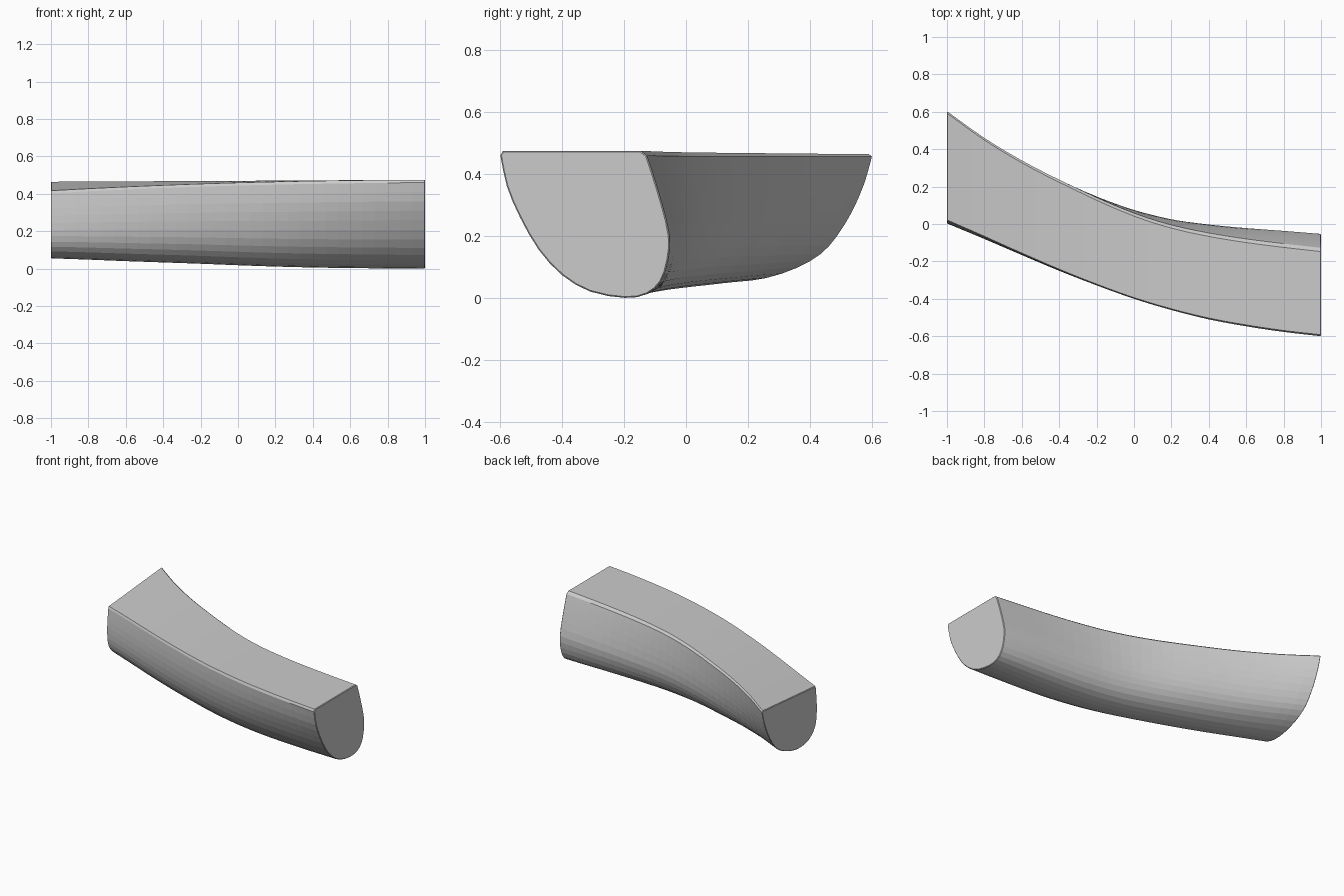
import bpy, bmesh

if "Cube" in bpy.data.objects:
    bpy.data.objects.remove(bpy.data.objects["Cube"])

# D-shaped end sections (y, z), running front top -> under -> back top
RIGHT = [(-.598, .46), (-.577, .36), (-.535, .26), (-.475, .155), (-.40, .073), (-.31, .020),
         (-.20, 0), (-.13, .012), (-.085, .052), (-.062, .12), (-.057, .20), (-.08, .30),
         (-.11, .40), (-.13, .46), (-.15, .475), (-.59, .475)]
LEFT = [(.015, .45), (.006, .36), (.003, .27), (.01, .19), (.035, .125), (.09, .075),
        (.17, .055), (.26, .065), (.36, .10), (.435, .145), (.485, .20), (.535, .28),
        (.575, .37), (.60, .457), (.59, .465), (.022, .465)]

# Plan outline and underside height, stations every 0.2 along x from -1 to 1
FRONT = [.003, -.08, -.166, -.25, -.328, -.40, -.46, -.51, -.547, -.577, -.60]
BACK = [.603, .46, .34, .237, .147, .075, .025, -.003, -.022, -.037, -.053]
BOTTOM = [.055, .048, .040, .033, .026, .018, .011, .006, .003, .001, 0]


def sample(values, t):
    """Catmull-Rom lookup for t in 0..1."""
    n = len(values) - 1
    i = min(int(t * n), n - 1)
    f = t * n - i
    b, c = values[i], values[i + 1]
    a = values[i - 1] if i > 0 else 2 * b - c
    d = values[i + 2] if i + 2 <= n else 2 * c - b
    return .5 * (2 * b + (c - a) * f + (2 * a - 5 * b + 4 * c - d) * f ** 2
                 + (3 * b - a - 3 * c + d) * f ** 3)


def refine(points, count=27):
    """Round the underside of a section; keep the flat top."""
    ys, zs = zip(*points[:-2])
    return [(sample(ys, k / (count - 1)), sample(zs, k / (count - 1)))
            for k in range(count)] + points[-2:]


def normalise(points):
    lo = [min(p[k] for p in points) for k in (0, 1)]
    hi = [max(p[k] for p in points) for k in (0, 1)]
    return [tuple((p[k] - lo[k]) / (hi[k] - lo[k]) for k in (0, 1)) for p in points]


# Curved beam: the front side blends late and the back side early, so the middle is a full U
left, right = normalise(refine(LEFT)), normalise(refine(RIGHT))
n = len(left)
bm = bmesh.new()
rings = []
STEPS = 30
for s in range(STEPS + 1):
    t = s / STEPS
    section = []
    for k, (a, b) in enumerate(zip(left, right)):
        side = 0 if k == n - 1 else min(k / (n - 3), 1)
        w = (1 - side) * t ** 1.4 + side * (1 - (1 - t) ** 1.8)
        section.append((a[0] + (b[0] - a[0]) * w, a[1] + (b[1] - a[1]) * w))
    y0, y1 = sample(FRONT, t), sample(BACK, t)
    z0, z1 = sample(BOTTOM, t), .465 + .01 * t
    sag = .05 * (1 - t) ** 2.2     # top tilts down to the front at the left end
    rings.append([bm.verts.new((2 * t - 1, y0 + (y1 - y0) * u,
                                z0 + (z1 - z0 - sag * (1 - u)) * v))
                  for u, v in normalise(section)])

for r0, r1 in zip(rings, rings[1:]):
    for k in range(n):
        m = (k + 1) % n
        bm.faces.new((r0[k], r0[m], r1[m], r1[k]))

# End caps with slightly softened rims
caps = [bm.faces.new(rings[0]), bm.faces.new(rings[-1])]
bmesh.ops.recalc_face_normals(bm, faces=bm.faces)
rims = [e for f in caps for e in f.edges]
bmesh.ops.bevel(bm, geom=rims, offset=.004, segments=1, profile=.5,
                affect='EDGES', clamp_overlap=True)

mesh = bpy.data.meshes.new("curved_beam")
bm.to_mesh(mesh)
bm.free()
beam = bpy.data.objects.new("curved_beam", mesh)
bpy.context.collection.objects.link(beam)
